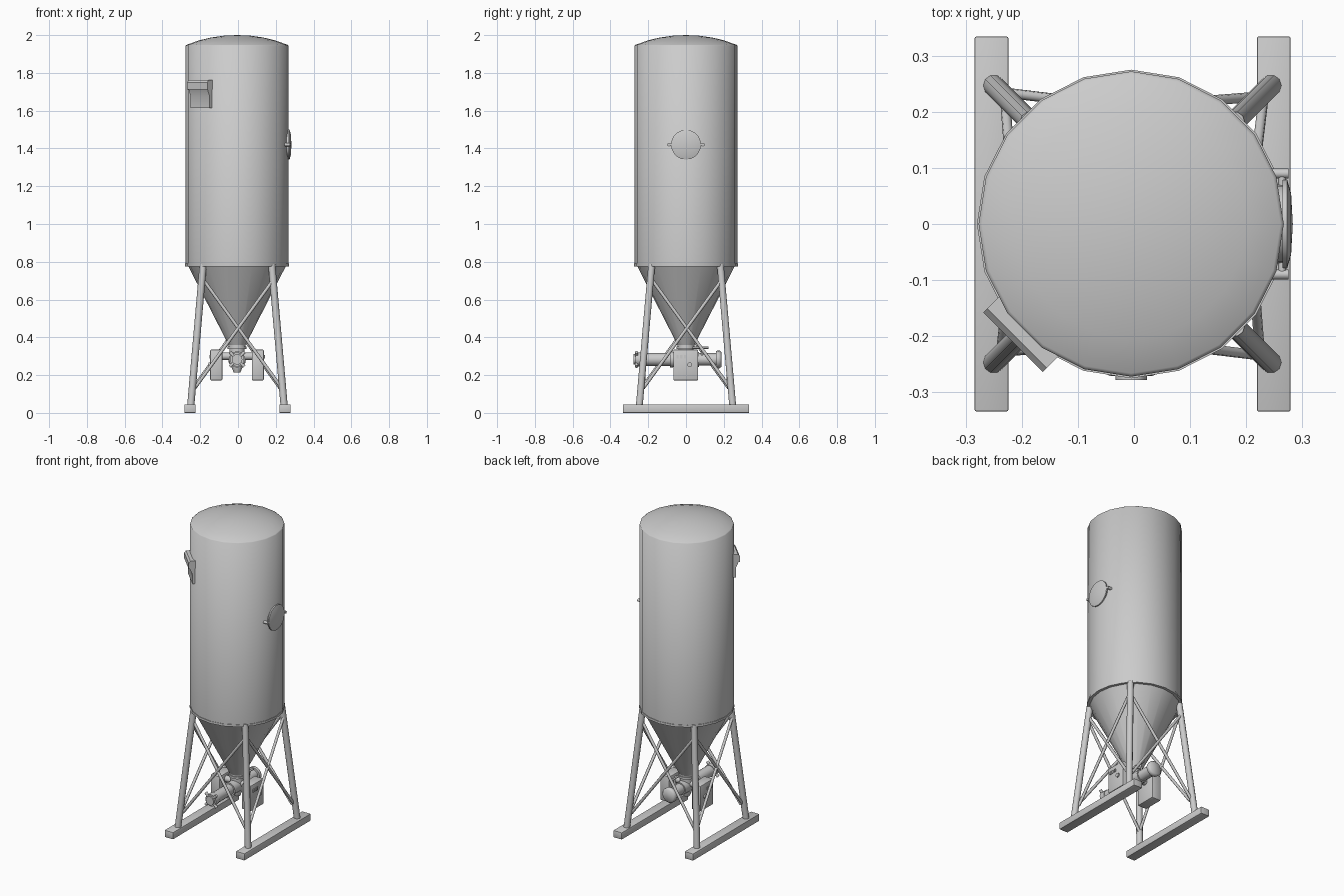
import bpy, bmesh, math
from mathutils import Vector, Matrix

if "Cube" in bpy.data.objects:
    bpy.data.objects.remove(bpy.data.objects["Cube"])

CX = -0.005  # tank axis sits slightly left of centre


def finish(name, bm, angle=50):
    bmesh.ops.recalc_face_normals(bm, faces=bm.faces)
    me = bpy.data.meshes.new(name)
    bm.to_mesh(me)
    bm.free()
    ob = bpy.data.objects.new(name, me)
    bpy.context.collection.objects.link(ob)
    bpy.ops.object.select_all(action='DESELECT')
    ob.select_set(True)
    bpy.context.view_layer.objects.active = ob
    bpy.ops.object.shade_smooth_by_angle(angle=math.radians(angle))
    return ob


def lathe(name, profile, origin=(0, 0, 0), axis=(0, 0, 1), sides=16, angle=50):
    """Revolve (radius, height) points around an axis; open ends get capped."""
    bm = bmesh.new()
    rings = []
    for r, h in profile:
        if r == 0:
            rings.append([bm.verts.new((0, 0, h))])
        else:
            rings.append([bm.verts.new((r * math.cos(2 * math.pi * i / sides),
                                        r * math.sin(2 * math.pi * i / sides), h))
                          for i in range(sides)])
    for a, b in zip(rings, rings[1:]):
        for i in range(sides):
            j = (i + 1) % sides
            if len(a) == 1:
                bm.faces.new((a[0], b[i], b[j]))
            elif len(b) == 1:
                bm.faces.new((a[i], a[j], b[0]))
            else:
                bm.faces.new((a[i], a[j], b[j], b[i]))
    for ring in (rings[0], rings[-1]):
        if len(ring) > 1:
            bm.faces.new(ring)
    rot = Vector((0, 0, 1)).rotation_difference(Vector(axis)).to_matrix().to_4x4()
    bm.transform(Matrix.Translation(origin) @ rot)
    return finish(name, bm, angle)


def rod(name, p, q, r, sides=8):
    p, q = Vector(p), Vector(q)
    d = q - p
    return lathe(name, [(r, 0), (r, d.length)], p, d.normalized(), sides)


def box(name, lo, hi, bevel=0.0):
    lo, hi = Vector(lo), Vector(hi)
    bm = bmesh.new()
    bmesh.ops.create_cube(bm, size=1)
    bm.transform(Matrix.Translation((lo + hi) / 2) @ Matrix.Diagonal((*(hi - lo), 1)))
    if bevel:
        bmesh.ops.bevel(bm, geom=bm.edges[:], offset=bevel, segments=2, affect='EDGES', profile=0.5)
    return finish(name, bm, 35)


def prism(name, outline, width, matrix):
    """Extrude an (x, z) outline sideways along y."""
    bm = bmesh.new()
    f = bm.faces.new([bm.verts.new((x, -width / 2, z)) for x, z in outline])
    ext = bmesh.ops.extrude_face_region(bm, geom=[f])
    bmesh.ops.translate(bm, vec=(0, width, 0),
                        verts=[v for v in ext['geom'] if isinstance(v, bmesh.types.BMVert)])
    bm.transform(matrix)
    return finish(name, bm, 30)


# Tank shell with shallow domed roof
lathe("tank", [(0.265, 0.785), (0.272, 0.785), (0.272, 1.945), (0.266, 1.949), (0.205, 1.971),
               (0.14, 1.987), (0.07, 1.997), (0, 2.0)], (CX, 0, 0), sides=20, angle=80)
lathe("tank_base_rim", [(0.255, 0.776), (0.275, 0.776), (0.275, 0.79), (0.255, 0.79)],
      (CX, 0, 0), sides=20)
# Hopper cone and its outlet neck
lathe("hopper_cone", [(0.26, 0.78), (0.045, 0.36)], (CX, 0, 0), sides=20)
lathe("hopper_neck", [(0.045, 0.365), (0.045, 0.352), (0.05, 0.352), (0.05, 0.338),
                      (0.04, 0.338), (0.04, 0.29)], (CX, 0, 0), sides=20)

# Skids
for side, x in (("left", -0.254), ("right", 0.249)):
    box(side + "_skid", (x - 0.03, -0.334, 0), (x + 0.03, 0.334, 0.044), 0.003)

# Splayed legs
BOT, TOP = 0.247, 0.182


def leg_point(sx, sy, z, inset=0.0):
    t = (z - 0.04) / (0.78 - 0.04)
    d = BOT + (TOP - BOT) * t - inset
    return Vector((CX + 0.002 + sx * d, sy * d, z))


corners = [(-1, -1), (1, -1), (1, 1), (-1, 1)]
for i, a in enumerate(corners):
    rod(f"leg_{i + 1}", leg_point(*a, 0.04), leg_point(*a, 0.785), 0.019, 10)
# Crossed braces on all four sides
for i, a in enumerate(corners):
    b = corners[(i + 1) % 4]
    rod(f"brace_{i + 1}a", leg_point(*a, 0.71, 0.004), leg_point(*b, 0.13, 0.004), 0.009)
    rod(f"brace_{i + 1}b", leg_point(*b, 0.71, -0.006), leg_point(*a, 0.13, 0.012), 0.009)

# Side manhole with lid and hinge ears
lathe("manhole_lid", [(0.07, -0.03), (0.07, 0), (0.079, 0), (0.079, 0.008), (0.055, 0.015), (0, 0.018)],
      (0.265, 0, 1.42), (1, 0, 0), 20)
rod("manhole_bar", (0.264, -0.09, 1.42), (0.264, 0.09, 1.42), 0.007)
for s in (-1, 1):
    rod(f"manhole_ear_{'front' if s < 0 else 'back'}", (0.245, s * 0.09, 1.42),
        (0.275, s * 0.09, 1.42), 0.009)

# Diagonal hooded box on the front left of the tank
diag = Matrix.Translation((CX, 0, 0)) @ Matrix.Rotation(math.radians(225), 4, 'Z')
prism("vent_hood", [(0.255, 1.762), (0.288, 1.762), (0.298, 1.75), (0.298, 1.713), (0.255, 1.713)], 0.15, diag)
prism("vent_box", [(0.255, 1.715), (0.293, 1.715), (0.276, 1.675), (0.276, 1.615), (0.255, 1.615)],
      0.142, diag)

# Mixing tube under the hopper, running front to back
Z = 0.283
X = CX
lathe("mixer_tube", [(0.034, -0.235), (0.034, -0.085), (0.043, -0.085), (0.043, -0.07),
                     (0.04, -0.07), (0.04, 0.07), (0.033, 0.07), (0.033, 0.16),
                     (0.045, 0.16), (0.047, 0.168), (0.047, 0.178), (0.038, 0.188)],
      (X, 0, Z), (0, 1, 0), 16)
lathe("pump_end", [(0.028, -0.278), (0.028, -0.268), (0.038, -0.268), (0.038, -0.23)],
      (X, 0, Z), (0, 1, 0), 12)
for i in range(4):
    a = math.radians(45 + 90 * i)
    d = Vector((math.cos(a), 0, math.sin(a)))
    c = Vector((X, -0.262, Z))
    rod(f"pump_clamp_{i + 1}", c + d * 0.02, c + d * 0.054, 0.009)
lathe("outlet_spout", [(0.018, 0.215), (0.03, 0.245), (0.03, 0.27)], (X, 0, 0), sides=12)
rod("water_pipe", (X + 0.03, -0.03, 0.345), (X + 0.03, 0.118, 0.345), 0.006)
rod("water_pipe_drop", (X + 0.03, 0.085, 0.345), (X + 0.015, 0.085, 0.29), 0.006)

# Control cabinets on both sides, carried by brackets
for side, s in (("left", -1), ("right", 1)):
    xs = sorted((X + s * 0.078, X + s * 0.142))
    box(side + "_cabinet", (xs[0], -0.067, 0.172), (xs[1], 0.064, 0.335), 0.006)
    rod(side + "_bracket", (X + s * 0.03, 0, 0.30), (X + s * 0.08, 0, 0.30), 0.02, 10)
    rod(side + "_knob", (X + s * 0.14, 0.02, 0.255), (X + s * 0.15, 0.02, 0.255), 0.013, 12)
    for k in range(3):
        y = -0.045 + 0.02 * k
        box(f"{side}_switch_{k + 1}", (X + s * 0.143 - 0.004, y - 0.006, 0.288),
            (X + s * 0.143 + 0.004, y + 0.006, 0.306))
